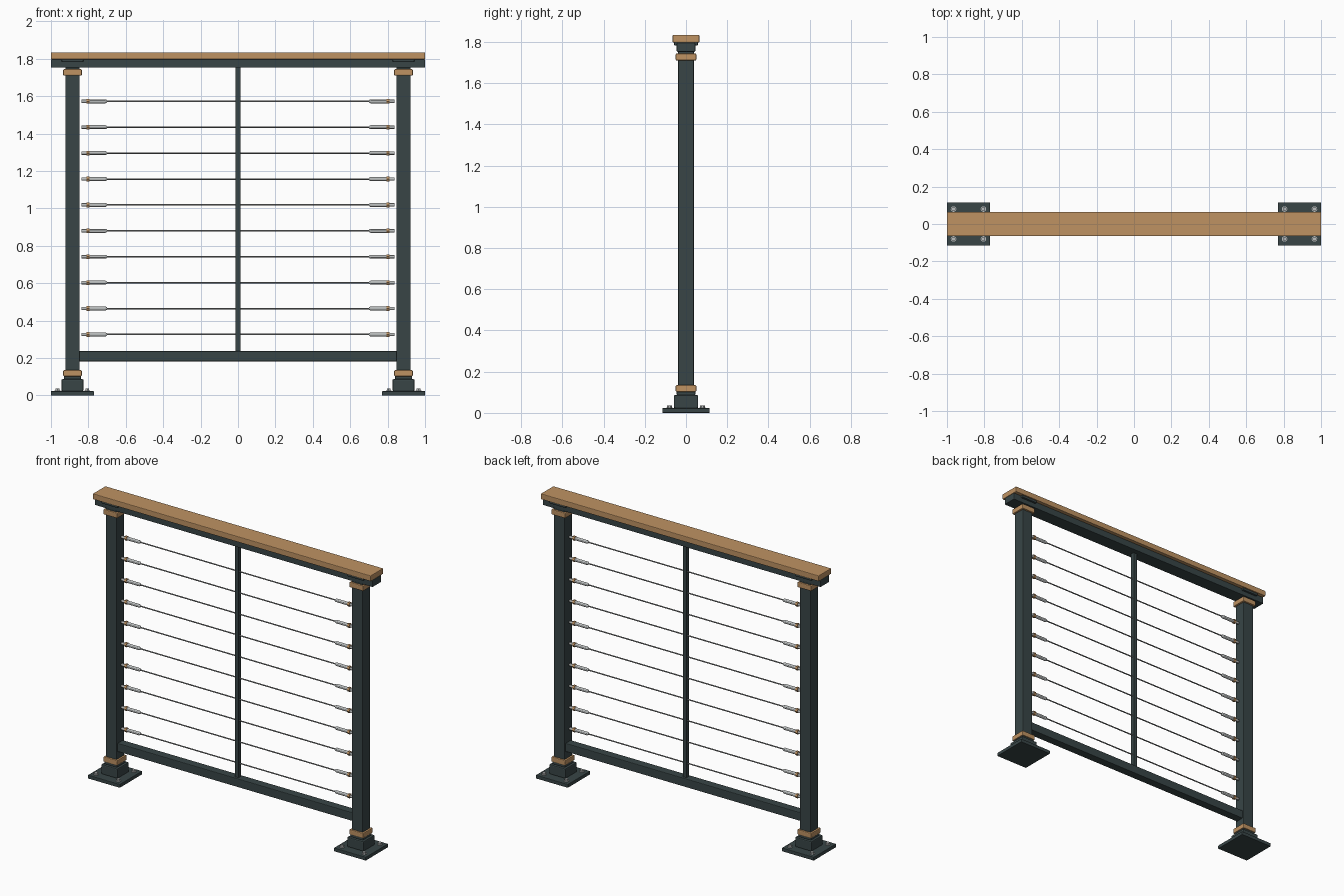
import bpy
import math

if "Cube" in bpy.data.objects:
    bpy.data.objects.remove(bpy.data.objects["Cube"])


def material(name, rgb):
    m = bpy.data.materials.new(name)
    m.diffuse_color = (*rgb, 1)
    m.use_nodes = True
    m.node_tree.nodes["Principled BSDF"].inputs["Base Color"].default_value = m.diffuse_color
    return m


STEEL = material("dark_painted_steel", (0.040, 0.060, 0.062))
WOOD = material("warm_wood", (0.52, 0.29, 0.123))
CABLE = material("cable_grey", (0.30, 0.31, 0.31))
FITTING = material("fitting_silver", (0.50, 0.52, 0.52))


def finish(ob, name, mat, bevel=0):
    ob.name = name
    ob.data.materials.append(mat)
    if bevel:
        mod = ob.modifiers.new("bevel", "BEVEL")
        mod.width = bevel
        mod.segments = 2
        mod.limit_method = 'ANGLE'
    return ob


def box(name, center_xy, size_xy, z0, z1, mat, bevel=0.003):
    bpy.ops.mesh.primitive_cube_add(size=1, location=(*center_xy, (z0 + z1) / 2))
    ob = bpy.context.object
    ob.scale = (*size_xy, z1 - z0)
    bpy.ops.object.transform_apply(location=False, rotation=False, scale=True)
    return finish(ob, name, mat, bevel)


def rod_x(name, x0, x1, z, r, mat, sides=12, r2=None):
    """Round bar along x; r at x0 and r2 at x1."""
    bpy.ops.mesh.primitive_cone_add(
        vertices=sides, radius1=r, radius2=r if r2 is None else r2,
        depth=abs(x1 - x0), location=((x0 + x1) / 2, 0, z),
        rotation=(0, math.copysign(math.pi / 2, x1 - x0), 0))
    if sides > 6:
        bpy.ops.object.shade_smooth_by_angle()
    return finish(bpy.context.object, name, mat)


def bolt(name, x, y, z0):
    for part, sides, r, a, b in (("washer", 16, 0.015, 0, 0.004),
                                 ("head", 6, 0.011, 0.004, 0.014)):
        bpy.ops.mesh.primitive_cylinder_add(
            vertices=sides, radius=r, depth=b - a, location=(x, y, z0 + (a + b) / 2))
        finish(bpy.context.object, name + "_" + part, FITTING)


# Posts with base plate, plinth, wooden collars and top saddle
POST_X = 0.885
for s, side in ((-1, "left"), (1, "right")):
    c = (s * POST_X, 0)
    box(side + "_base_plate", c, (0.23, 0.23), 0, 0.023, STEEL)
    box(side + "_plinth", c, (0.118, 0.118), 0.023, 0.087, STEEL, 0.006)
    box(side + "_neck", c, (0.09, 0.09), 0.087, 0.104, STEEL)
    box(side + "_lower_collar", c, (0.1, 0.1), 0.102, 0.135, WOOD, 0.005)
    box(side + "_post", c, (0.077, 0.077), 0.1, 1.755, STEEL, 0.004)
    box(side + "_upper_collar", c, (0.1, 0.1), 1.710, 1.744, WOOD, 0.005)
    box(side + "_saddle", c, (0.116, 0.116), 1.782, 1.800, STEEL, 0.005)
    for bx in (-1, 1):
        for by in (-1, 1):
            bolt(side + "_anchor_bolt", c[0] + bx * 0.08, by * 0.08, 0.023)

# Rails and centre baluster
box("wood_handrail", (0, 0), (2.0, 0.13), 1.797, 1.834, WOOD, 0.004)
box("steel_top_rail", (0, 0), (2.0, 0.09), 1.752, 1.797, STEEL, 0.004)
box("bottom_rail", (0, 0), (1.70, 0.055), 0.182, 0.237, STEEL, 0.004)
box("centre_baluster", (0, 0), (0.026, 0.026), 0.232, 1.755, STEEL, 0.002)

# Cables with a tensioner at each end
for i in range(10):
    z = 0.326 + i * 0.1385
    rod_x("cable", -0.835, 0.835, z, 0.004, CABLE, 8)
    for s in (-1, 1):
        rod_x("tensioner_stud", s * 0.836, s * 0.795, z, 0.009, FITTING)
        rod_x("tensioner_nut", s * 0.810, s * 0.794, z, 0.0145, WOOD, 6)
        rod_x("tensioner_sleeve", s * 0.797, s * 0.708, z, 0.0105, FITTING)
        rod_x("tensioner_tip", s * 0.708, s * 0.70, z, 0.0105, FITTING, 12, 0.006)
